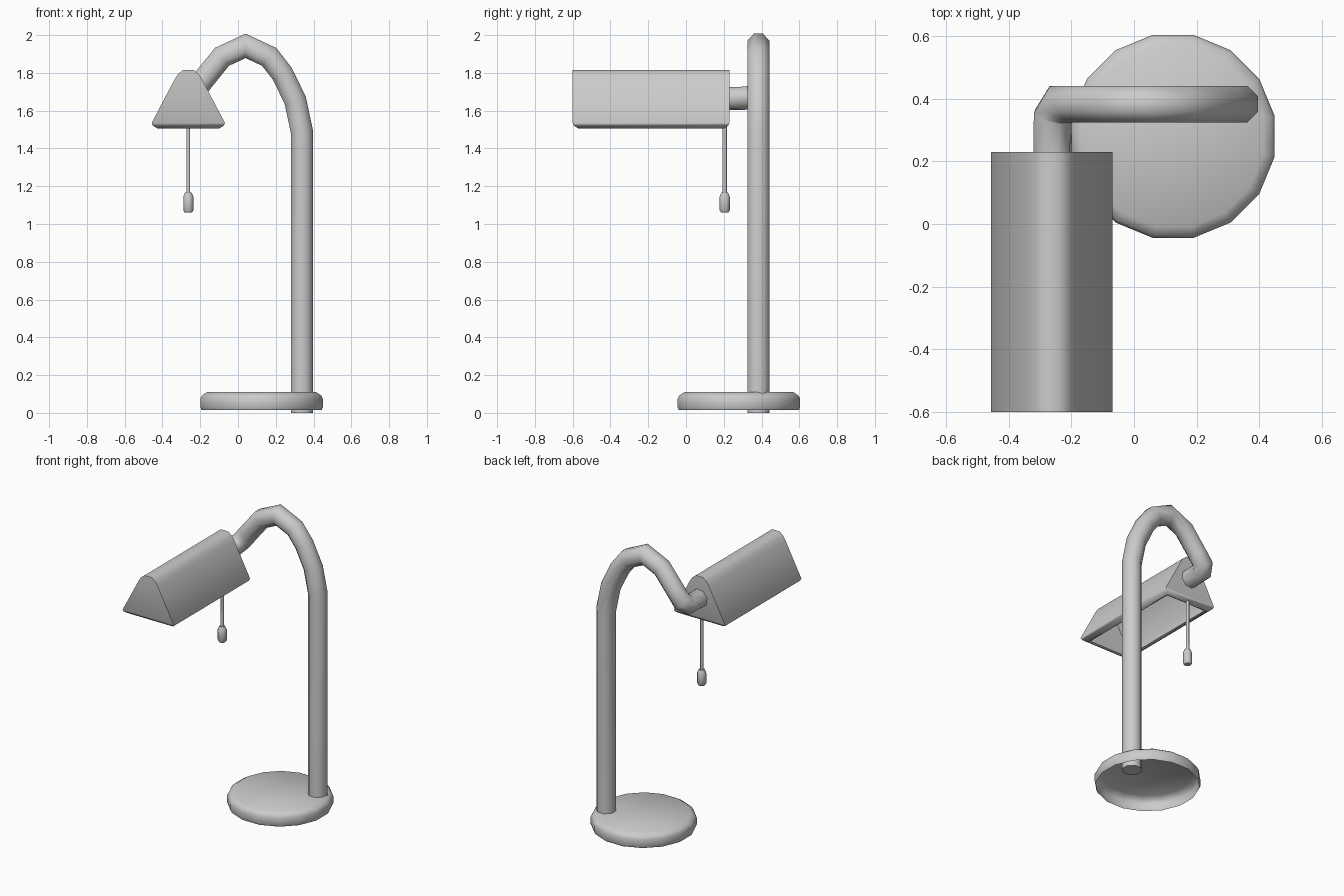
import bpy, bmesh, math
from mathutils import Vector

if "Cube" in bpy.data.objects:
    bpy.data.objects.remove(bpy.data.objects["Cube"])


def finish(name, bm, angle):
    bmesh.ops.remove_doubles(bm, verts=bm.verts, dist=1e-5)
    mesh = bpy.data.meshes.new(name)
    bm.to_mesh(mesh)
    bm.free()
    obj = bpy.data.objects.new(name, mesh)
    bpy.context.collection.objects.link(obj)
    bpy.ops.object.select_all(action='DESELECT')
    obj.select_set(True)
    bpy.context.view_layer.objects.active = obj
    bpy.ops.object.shade_smooth_by_angle(angle=math.radians(angle))
    return obj


def bridge(bm, a, b):
    n = len(a)
    for i in range(n):
        bm.faces.new((a[i], a[(i + 1) % n], b[(i + 1) % n], b[i]))


def lathe(name, cx, cy, profile, sides, cap_bottom=True, angle=50):
    """Stack of polygon rings given as (radius, z), bottom to top."""
    bm = bmesh.new()
    rings = []
    for r, z in profile:
        angles = [2 * math.pi * (i + 0.5) / sides for i in range(sides)]
        rings.append([bm.verts.new((cx + r * math.cos(t), cy + r * math.sin(t), z)) for t in angles])
    for a, b in zip(rings, rings[1:]):
        bridge(bm, a, b)
    bm.faces.new(rings[-1])
    if cap_bottom:
        bm.faces.new(rings[0][::-1])
    return finish(name, bm, angle)


def tube(name, path, radius, sides):
    """Sweep a polygon along the path with mitred corners."""
    pts = [Vector(p) for p in path]
    bm = bmesh.new()
    ring = [pts[0] + radius * Vector((math.cos(t), math.sin(t), 0))
            for t in (2 * math.pi * (i + 0.5) / sides for i in range(sides))]
    rings = [[bm.verts.new(v) for v in ring]]
    for i in range(1, len(pts)):
        d = (pts[i] - pts[i - 1]).normalized()
        n = d if i == len(pts) - 1 else (d + (pts[i + 1] - pts[i]).normalized()).normalized()
        ring = [v + d * ((pts[i] - v).dot(n) / d.dot(n)) for v in ring]
        rings.append([bm.verts.new(v) for v in ring])
    for a, b in zip(rings, rings[1:]):
        bridge(bm, a, b)
    bm.faces.new(rings[0][::-1])
    bm.faces.new(rings[-1])
    return finish(name, bm, 55)


# Round base, open underneath
lathe("base", 0.125, 0.28,
      [(0.324, 0.015), (0.331, 0.03), (0.331, 0.075), (0.322, 0.092), (0.294, 0.11)],
      16, cap_bottom=False)

# Post curving over and turning forward into the shade
Y = 0.383
arch = [(0.338, 0), (0.338, 1.49), (0.303, 1.655), (0.235, 1.795), (0.165, 1.885),
        (0.04, 1.943), (-0.085, 1.885), (-0.19, 1.755), (-0.235, 1.697)]
tube("curved_post", [(x, Y, z) for x, z in arch]
     + [(-0.259, 0.344, 1.667), (-0.26, 0.21, 1.663)], 0.0635, 8)

# Hollow shade: outer shell, turned-in rim, inner shell
CX, Y0, Y1 = -0.263, -0.6, 0.23


def shell(bm, half, y0, y1, flip):
    """Prism without a floor, from half-profile points (half width, z)."""
    prof = [(CX - w, z) for w, z in half] + [(CX + w, z) for w, z in reversed(half)]
    front = [bm.verts.new((x, y0, z)) for x, z in prof]
    back = [bm.verts.new((x, y1, z)) for x, z in prof]
    faces = [bm.faces.new(front), bm.faces.new(back[::-1])]
    for i in range(len(prof) - 1):
        faces.append(bm.faces.new((front[i], back[i], back[i + 1], front[i + 1])))
    if flip:
        bmesh.ops.reverse_faces(bm, faces=faces)


bm = bmesh.new()
shell(bm, [(0.194, 1.535), (0.073, 1.765), (0.055, 1.793), (0.028, 1.815)], Y0, Y1, False)
rim = [(0.194, 0, 1.535), (0.188, 0.006, 1.521), (0.162, 0.03, 1.505), (0.15, 0.042, 1.51),
       (0.15, 0.042, 1.56)]
loops = [[bm.verts.new((CX + sx * w, Y1 - i if sy > 0 else Y0 + i, z))
          for sx, sy in ((-1, -1), (1, -1), (1, 1), (-1, 1))] for w, i, z in rim]
for a, b in zip(loops, loops[1:]):
    bridge(bm, b, a)
shell(bm, [(0.15, 1.56), (0.052, 1.75), (0.02, 1.785)], Y0 + 0.042, Y1 - 0.042, True)
bmesh.ops.remove_doubles(bm, verts=bm.verts, dist=1e-5)
bmesh.ops.recalc_face_normals(bm, faces=bm.faces)
finish("shade", bm, 52)

# Pull cord and its handle
lathe("pull_cord", -0.263, 0.205, [(0.011, 1.15), (0.011, 1.525)], 6, angle=65)
lathe("pull_handle", -0.263, 0.205,
      [(0.02, 1.06), (0.029, 1.072), (0.029, 1.145), (0.018, 1.168)], 8)
